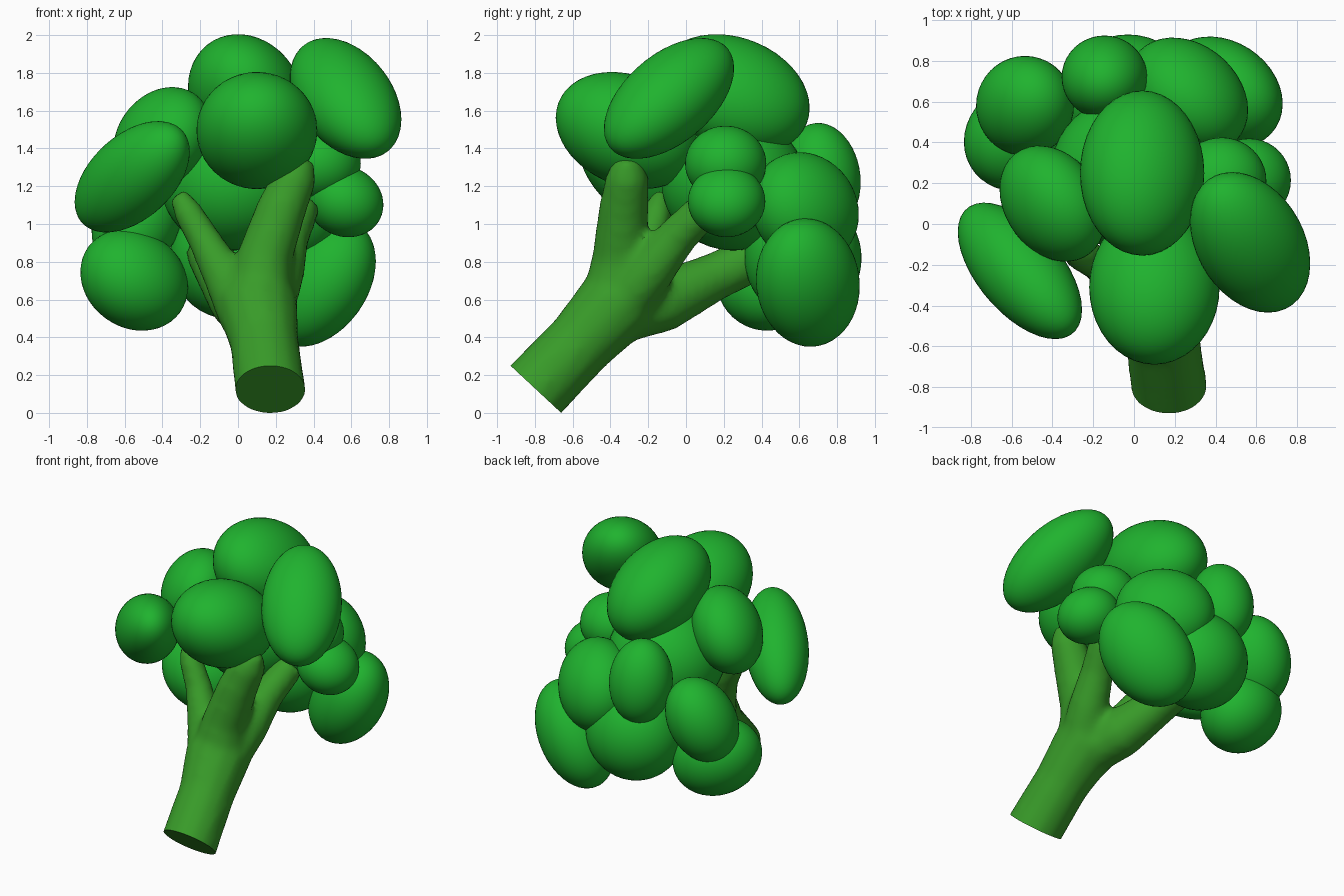
import bpy, bmesh
from math import sqrt
from mathutils import Matrix, Vector

if "Cube" in bpy.data.objects:
    bpy.data.objects.remove(bpy.data.objects["Cube"])


def material(name, rgb):
    m = bpy.data.materials.new(name)
    m.diffuse_color = (*rgb, 1)
    m.use_nodes = True
    m.node_tree.nodes["Principled BSDF"].inputs["Base Color"].default_value = m.diffuse_color
    return m


FLORET = material("floret_green", (0.014, 0.45, 0.028))
STALK = material("stalk_green", (0.04, 0.33, 0.022))


def add_mesh(name, bm, mat):
    me = bpy.data.meshes.new(name)
    bm.to_mesh(me)
    bm.free()
    for p in me.polygons:
        p.use_smooth = True
    me.materials.append(mat)
    ob = bpy.data.objects.new(name, me)
    bpy.context.collection.objects.link(ob)
    return ob


def floret(name, centre, half, lean=(0, 0, 0)):
    """Slanted ellipsoid: half extents plus xy, xz, yz lean (-1..1)."""
    hx, hy, hz = half
    xy, xz, yz = lean
    k = sqrt(1 - xy * xy)
    b = (yz - xy * xz) / k
    c = sqrt(max(0.05, 1 - xz * xz - b * b))
    shape = Matrix(((hx, 0, 0, 0), (hy * xy, hy * k, 0, 0),
                    (hz * xz, hz * b, hz * c, 0), (0, 0, 0, 1)))
    bm = bmesh.new()
    bmesh.ops.create_icosphere(bm, subdivisions=4, radius=1,
                               matrix=Matrix.Translation(centre) @ shape)
    add_mesh(name, bm, FLORET)


# Floret heads
floret("top_floret", (0.04, 0.25, 1.685), (0.305, 0.405, 0.32), (0, -0.13, -0.22))
floret("front_floret", (0.10, -0.31, 1.495), (0.32, 0.38, 0.31), (0, 0, -0.22))
floret("upper_right_floret", (0.57, -0.09, 1.665), (0.295, 0.345, 0.32), (-0.3, -0.35, 0.5))
floret("left_floret", (-0.56, -0.23, 1.25), (0.305, 0.335, 0.295), (-0.57, 0.45, -0.48))
floret("upper_left_floret", (-0.40, 0.10, 1.45), (0.26, 0.285, 0.275), (-0.25, 0.2, 0))
floret("back_floret", (-0.145, 0.72, 1.25), (0.21, 0.205, 0.285), (0, 0, -0.1))
floret("back_right_floret", (0.265, 0.63, 1.08), (0.295, 0.285, 0.30), (-0.25, 0, -0.1))
floret("back_left_floret", (-0.535, 0.58, 1.02), (0.24, 0.245, 0.29), (0, 0.2, 0.15))
floret("lower_left_floret", (-0.55, 0.43, 0.705), (0.285, 0.27, 0.27), (0.1, -0.15, 0))
floret("lower_back_floret", (-0.03, 0.62, 0.82), (0.33, 0.31, 0.325))
floret("lower_right_floret", (0.43, 0.645, 0.69), (0.30, 0.275, 0.34), (-0.2, 0.33, -0.05))
floret("right_floret", (0.565, 0.215, 1.12), (0.205, 0.205, 0.19), (0, -0.1, 0))
floret("right_upper_floret", (0.43, 0.21, 1.32), (0.22, 0.215, 0.2))
floret("core_floret", (-0.02, 0.25, 1.22), (0.39, 0.38, 0.36))

# Stalk and branches: (x, y, z, radius) along each path
paths = [
    [(0.19, -0.94, -0.03, .19), (0.17, -0.79, 0.13, .19), (0.14, -0.56, 0.37, .185),
     (0.10, -0.36, 0.58, .22), (0.09, -0.31, 0.70, .16)],
    [(0.11, -0.38, 0.58, .18), (0.14, -0.35, 0.82, .15), (0.23, -0.33, 1.08, .135),
     (0.31, -0.31, 1.26, .115), (0.35, -0.31, 1.35, .06)],
    [(0.05, -0.38, 0.52, .16), (-0.08, -0.27, 0.74, .115), (-0.18, -0.19, 0.92, .09),
     (-0.27, -0.15, 1.07, .08), (-0.32, -0.13, 1.16, .05)],
    [(0.15, -0.36, 0.55, .15), (0.22, -0.20, 0.74, .135), (0.27, -0.05, 0.93, .11),
     (0.34, 0.12, 1.10, .10)],
    [(0.10, -0.40, 0.50, .15), (0.01, -0.12, 0.59, .165), (-0.09, 0.15, 0.72, .13),
     (-0.16, 0.45, 0.86, .125)],
]
curve = bpy.data.curves.new("stalk_paths", 'CURVE')
curve.dimensions = '3D'
curve.bevel_depth = 1.0
curve.bevel_resolution = 4
curve.use_fill_caps = True
for path in paths:
    s = curve.splines.new('POLY')
    s.points.add(len(path) - 1)
    for p, (x, y, z, r) in zip(s.points, path):
        p.co = (x, y, z, 1)
        p.radius = r
helper = bpy.data.objects.new("stalk_paths", curve)
bpy.context.collection.objects.link(helper)


def evaluated(ob):
    bpy.context.view_layer.update()
    return bpy.data.meshes.new_from_object(ob.evaluated_get(bpy.context.evaluated_depsgraph_get()))


bm = bmesh.new()
bm.from_mesh(evaluated(helper))
bmesh.ops.remove_doubles(bm, verts=bm.verts, dist=0.0005)
bpy.data.objects.remove(helper)

# Melt the tubes into one smooth forked stalk
rough = add_mesh("stalk_rough", bm, STALK)
rem = rough.modifiers.new("Blend", 'REMESH')
rem.mode = 'VOXEL'
rem.voxel_size = 0.025
smo = rough.modifiers.new("Soften", 'SMOOTH')
smo.factor = 0.5
smo.iterations = 12
bm = bmesh.new()
bm.from_mesh(evaluated(rough))
bpy.data.objects.remove(rough)

# Slice the stalk end flat
cut = bmesh.ops.bisect_plane(bm, geom=bm.verts[:] + bm.edges[:] + bm.faces[:],
                             plane_co=(0.17, -0.795, 0.125),
                             plane_no=Vector((0, 0.68, 0.73)), clear_inner=True)
rim = [g for g in cut["geom_cut"] if isinstance(g, bmesh.types.BMEdge)]
bmesh.ops.contextual_create(bm, geom=rim)
bmesh.ops.recalc_face_normals(bm, faces=bm.faces)
stalk = add_mesh("stalk", bm, STALK)
bpy.context.view_layer.objects.active = stalk
stalk.select_set(True)
bpy.ops.object.shade_smooth_by_angle(angle=0.7)
